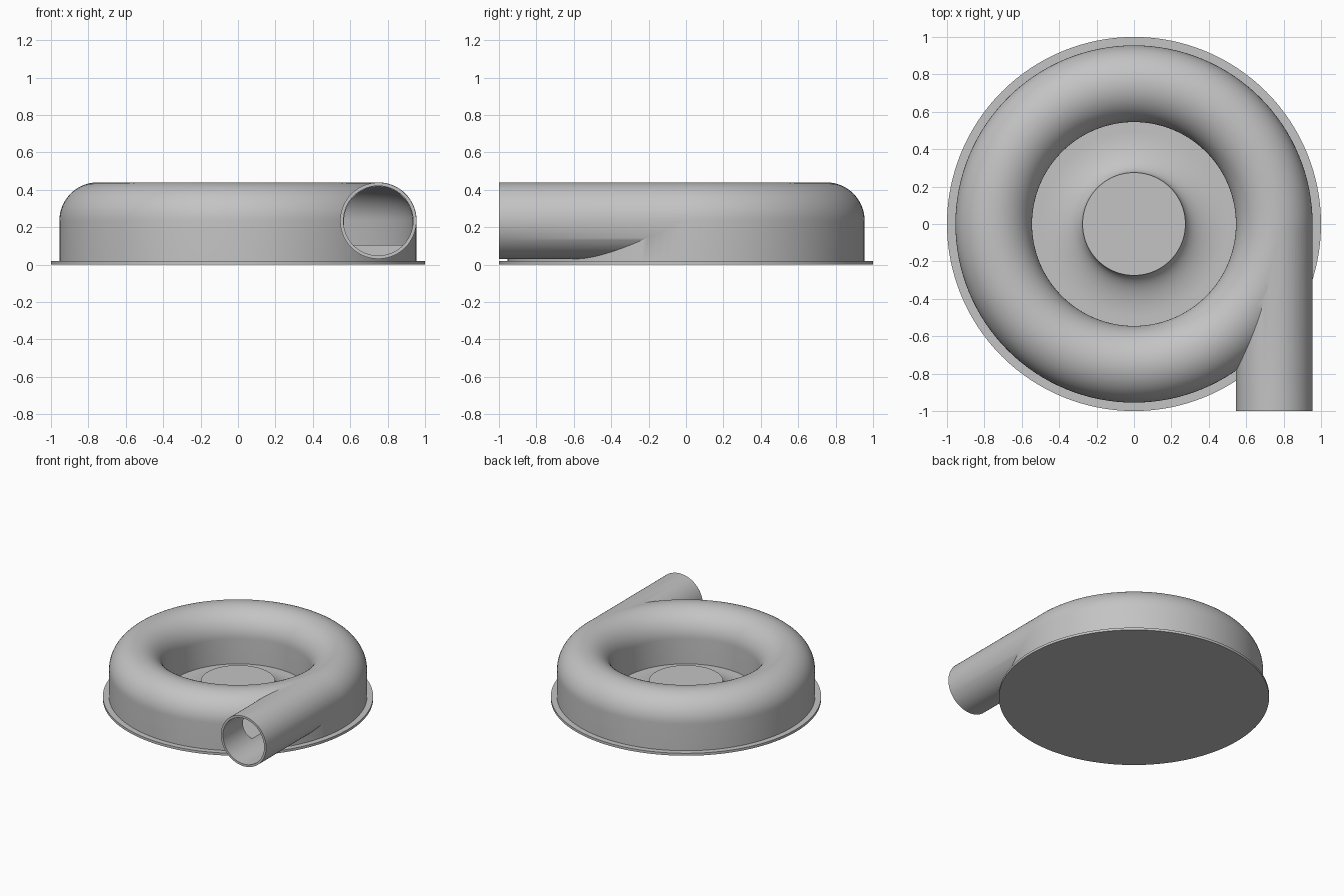
import bpy
import bmesh
from math import sin, cos, pi, radians
from mathutils import Matrix

cube = bpy.data.objects.get("Cube")
if cube:
    bpy.data.objects.remove(cube, do_unlink=True)

# Single painted metal colour
grey = bpy.data.materials.new("plain grey")
grey.use_nodes = True
COLOUR = (0.55, 0.55, 0.55, 1)
grey.diffuse_color = COLOUR
grey.node_tree.nodes["Principled BSDF"].inputs["Base Color"].default_value = COLOUR

MID, AXIS = 0.75, 0.235      # centre of the volute section
SEGMENTS = 128


def add_object(name, bm):
    bmesh.ops.remove_doubles(bm, verts=bm.verts, dist=1e-5)
    bmesh.ops.recalc_face_normals(bm, faces=bm.faces)
    mesh = bpy.data.meshes.new(name)
    bm.to_mesh(mesh)
    bm.free()
    mesh.materials.append(grey)
    obj = bpy.data.objects.new(name, mesh)
    bpy.context.collection.objects.link(obj)
    return obj


def revolve(name, profile):
    """Turn a closed (radius, height) profile around z."""
    bm = bmesh.new()
    rings = []
    for i in range(SEGMENTS):
        a = 2 * pi * i / SEGMENTS
        rings.append([bm.verts.new((r * cos(a), r * sin(a), z)) for r, z in profile])
    n = len(profile)
    for i in range(SEGMENTS):
        one, two = rings[i], rings[(i + 1) % SEGMENTS]
        for j in range(n):
            k = (j + 1) % n
            if profile[j][0] or profile[k][0]:
                bm.faces.new((one[j], two[j], two[k], one[k]))
    return add_object(name, bm)


def tube(name, radius, y_start, y_end):
    """Solid cylinder along y on the volute axis."""
    bm = bmesh.new()
    place = Matrix.Translation((MID, (y_start + y_end) / 2, AXIS)) @ Matrix.Rotation(pi / 2, 4, "X")
    bmesh.ops.create_cone(bm, cap_ends=True, segments=96, radius1=radius, radius2=radius,
                          depth=y_end - y_start, matrix=place)
    return add_object(name, bm)


def arch(radius, floor):
    """Half-round top with straight walls down to the floor."""
    steps = 32
    curve = [(MID + radius * cos(pi * i / steps), AXIS + radius * sin(pi * i / steps))
             for i in range(steps + 1)]
    return [(MID + radius, floor)] + curve + [(MID - radius, floor)]


def combine(target, tool, operation):
    tool.hide_render = True
    mod = target.modifiers.new("join", "BOOLEAN")
    mod.operation, mod.object, mod.solver = operation, tool, "EXACT"
    bpy.context.view_layer.objects.active = target
    bpy.ops.object.modifier_apply(modifier=mod.name)
    bpy.data.objects.remove(tool, do_unlink=True)


# Base plate
plate = revolve("base_plate", [(0, 0), (1, 0), (1, 0.02), (0, 0.02)])

# Hollow volute casing with its tangential outlet pipe
casing = revolve("volute_casing", arch(0.205, 0.01))
combine(casing, tube("outlet_pipe", 0.204, -1, 0), "UNION")
combine(casing, revolve("cavity_cutter", arch(0.183, 0.105)), "DIFFERENCE")
combine(casing, tube("bore_cutter", 0.186, -1.1, 0), "DIFFERENCE")

# Central hub flaring down to the floor
flare = [(0.5 - 0.225 * sin(t), 0.145 - 0.115 * cos(t))
         for t in (pi / 2 * (1 - i / 16) for i in range(17))]
hub = revolve("centre_hub", [(0, 0.01), (0, 0.145)] + flare + [(0.56, 0.03), (0.56, 0.01)])

# Smooth shading with crisp edges
bpy.ops.object.select_all(action="DESELECT")
for part in (plate, casing, hub):
    part.select_set(True)
bpy.context.view_layer.objects.active = casing
bpy.ops.object.shade_smooth_by_angle(angle=radians(30))
